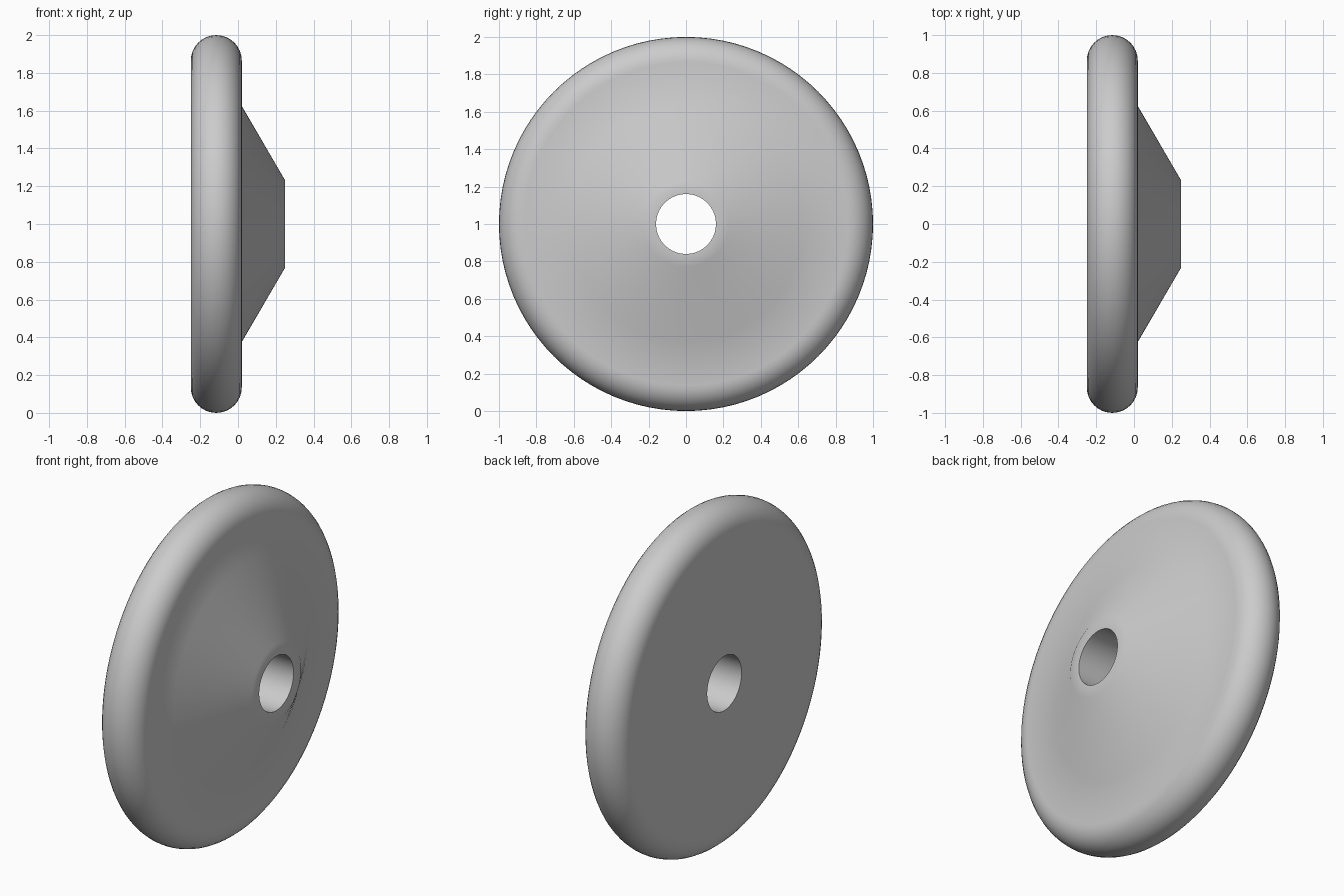
import bpy
import bmesh
from math import cos, sin, pi, radians

cube = bpy.data.objects.get("Cube")
if cube:
    bpy.data.objects.remove(cube, do_unlink=True)

SEGMENTS = 96
AXIS_Z = 1.0        # height of the wheel axis
HOLE_R = 0.16
BACK_X, FRONT_X, HUB_X = -0.25, 0.02, 0.25
HUB_BASE_R, HUB_TIP_R = 0.625, 0.23

# Half section as (x, radius): bore, back face, round rim, front face, cone hub
rim_r = (FRONT_X - BACK_X) / 2
rim_x = (FRONT_X + BACK_X) / 2
rim = [(rim_x - rim_r * cos(pi * i / 16), 1 - rim_r + rim_r * sin(pi * i / 16))
       for i in range(17)]
profile = [(BACK_X, HOLE_R)] + rim + [
    (FRONT_X, HUB_BASE_R), (HUB_X, HUB_TIP_R), (HUB_X, HOLE_R)]

# Turn the section around the x axis
bm = bmesh.new()
rings = []
for s in range(SEGMENTS):
    a = 2 * pi * s / SEGMENTS
    rings.append([bm.verts.new((x, r * cos(a), AXIS_Z + r * sin(a)))
                  for x, r in profile])
for s in range(SEGMENTS):
    here, after = rings[s], rings[(s + 1) % SEGMENTS]
    for i in range(len(profile)):
        j = (i + 1) % len(profile)
        bm.faces.new((here[i], here[j], after[j], after[i]))
bmesh.ops.recalc_face_normals(bm, faces=bm.faces)

mesh = bpy.data.meshes.new("wheel_disc")
bm.to_mesh(mesh)
bm.free()
wheel = bpy.data.objects.new("wheel_disc", mesh)
bpy.context.collection.objects.link(wheel)

# Plain grey
grey = bpy.data.materials.new("grey")
grey.use_nodes = True
colour = (0.6, 0.6, 0.6, 1)
grey.diffuse_color = colour
grey.node_tree.nodes["Principled BSDF"].inputs["Base Color"].default_value = colour
mesh.materials.append(grey)

# Smooth cone and rim, crisp bore edges
bpy.ops.object.select_all(action="DESELECT")
wheel.select_set(True)
bpy.context.view_layer.objects.active = wheel
bpy.ops.object.shade_smooth_by_angle(angle=radians(40))
